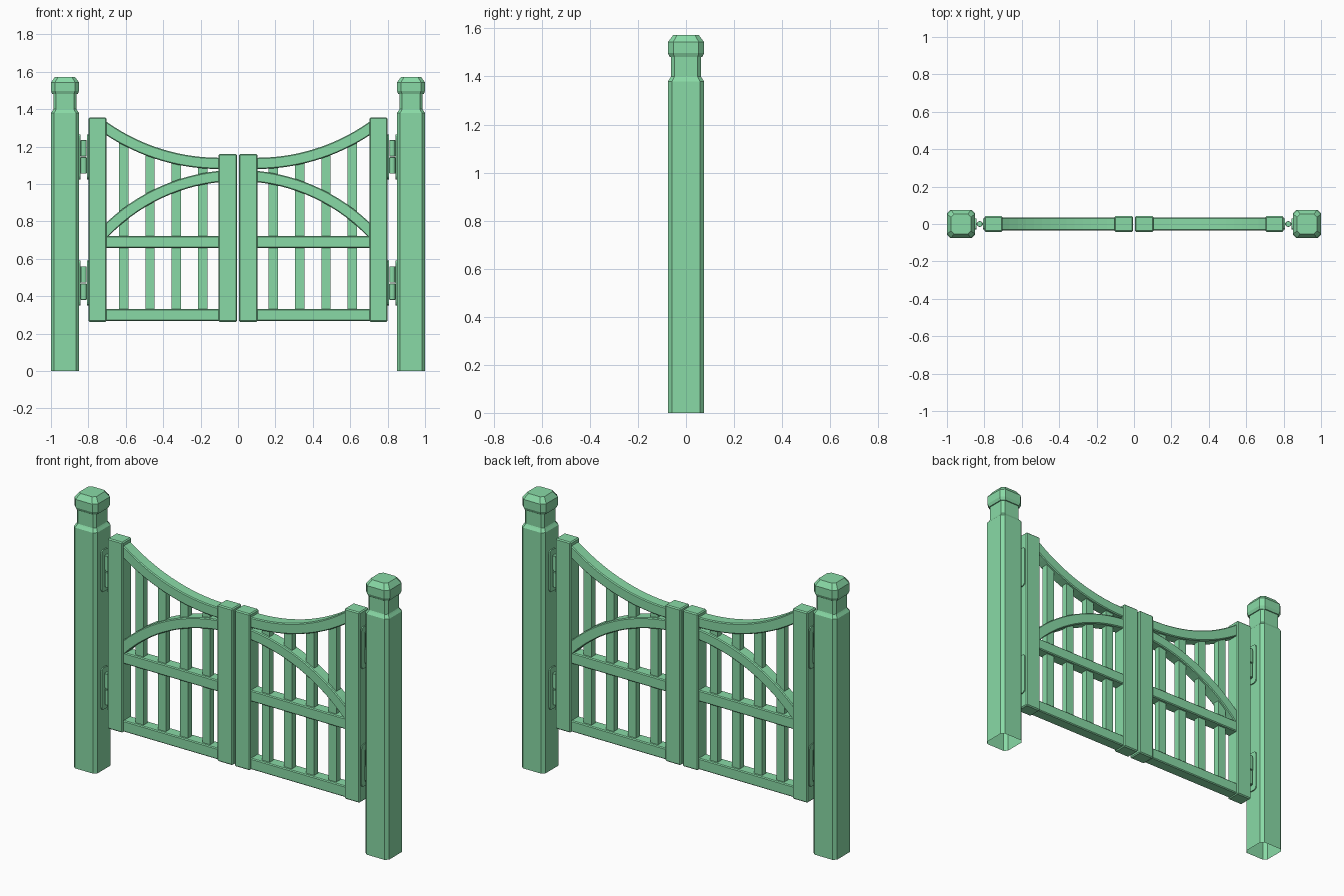
import bpy, bmesh, math
from mathutils import Matrix, Vector

if "Cube" in bpy.data.objects:
    bpy.data.objects.remove(bpy.data.objects["Cube"])


def finish(bm, name, bevel=0.0):
    """Bevel, store and mirror a part built on the +x side."""
    bmesh.ops.recalc_face_normals(bm, faces=bm.faces[:])
    me = bpy.data.meshes.new(name)
    bm.to_mesh(me)
    bm.free()
    ob = bpy.data.objects.new(name, me)
    bpy.context.collection.objects.link(ob)
    if bevel:
        b = ob.modifiers.new("bevel", 'BEVEL')
        b.width, b.segments, b.limit_method = bevel, 1, 'ANGLE'
    m = ob.modifiers.new("mirror", 'MIRROR')
    m.use_clip = False
    m.use_mirror_merge = False
    return ob


def box(name, x0, x1, hy, z0, z1, bevel=0.0):
    bm = bmesh.new()
    bmesh.ops.create_cube(bm, size=1)
    for v in bm.verts:
        v.co = Vector(((x0 + x1) / 2 + v.co.x * (x1 - x0),
                       v.co.y * 2 * hy, (z0 + z1) / 2 + v.co.z * (z1 - z0)))
    return finish(bm, name, bevel)


def post(name, cx, rings):
    """Stack of chamfered square rings: (half width, corner cut, z); open underneath."""
    bm = bmesh.new()
    prev = None
    for h, c, z in rings:
        k = h - c
        pts = [(h, -k), (h, k), (k, h), (-k, h), (-h, k), (-h, -k), (-k, -h), (k, -h)]
        ring = [bm.verts.new((cx + x, y, z)) for x, y in pts]
        if prev:
            for i in range(8):
                j = (i + 1) % 8
                bm.faces.new((prev[i], prev[j], ring[j], ring[i]))
        prev = ring
    bm.faces.new(prev)
    return finish(bm, name)


def arc_z(cx, cz, r, x, side):
    return cz + side * math.sqrt(r * r - (x - cx) ** 2)


def arc_rail(name, cx, cz, r_in, r_out, side, x0, x1, hy, n=14):
    """Curved rail between two stiles, cut vertically at both ends."""
    bm = bmesh.new()
    prev = None
    for i in range(n + 1):
        x = x0 + (x1 - x0) * i / n
        za, zb = (arc_z(cx, cz, r, x, side) for r in (r_in, r_out))
        ring = [bm.verts.new((x, y, z)) for y, z in
                ((-hy, za), (hy, za), (hy, zb), (-hy, zb))]
        if prev:
            for k in range(4):
                j = (k + 1) % 4
                bm.faces.new((prev[k], prev[j], ring[j], ring[k]))
        else:
            bm.faces.new(ring)
        prev = ring
    bm.faces.new(prev)
    return finish(bm, name, 0.005)


def hinge_plate(name, x0, x1, hy, hz, cz, r=0.018):
    """Upright plate with rounded corners."""
    bm = bmesh.new()
    ring = []
    for q, (sy, sz) in enumerate(((1, 1), (-1, 1), (-1, -1), (1, -1))):
        for i in range(4):
            a = math.pi / 2 * (q + i / 3)
            ring.append(bm.verts.new((x0, sy * (hy - r) + r * math.cos(a),
                                      cz + sz * (hz - r) + r * math.sin(a))))
    f = bm.faces.new(ring)
    ext = bmesh.ops.extrude_face_region(bm, geom=[f])
    for v in ext['geom']:
        if isinstance(v, bmesh.types.BMVert):
            v.co.x = x1
    return finish(bm, name)


def barrel(name, x, r, z0, z1):
    bm = bmesh.new()
    bmesh.ops.create_cone(bm, cap_ends=True, segments=12, radius1=r, radius2=r,
                          depth=z1 - z0,
                          matrix=Matrix.Translation((x, 0, (z0 + z1) / 2)))
    return finish(bm, name, 0.002)


# Gate posts with neck and cap
post("gate_posts", 0.925, [
    (0.075, 0.017, 0), (0.075, 0.017, 1.38), (0.066, 0.015, 1.393),
    (0.062, 0.014, 1.40), (0.062, 0.014, 1.48), (0.068, 0.02, 1.48),
    (0.075, 0.022, 1.497), (0.075, 0.022, 1.543), (0.053, 0.016, 1.573)])

# Stiles of the gate leaves
box("outer_stile", 0.703, 0.80, 0.042, 0.263, 1.355, 0.006)
box("inner_stile", 0.006, 0.104, 0.042, 0.263, 1.16, 0.006)

# Straight rails
box("bottom_rail", 0.10, 0.71, 0.034, 0.268, 0.332, 0.005)
box("middle_rail", 0.10, 0.71, 0.034, 0.658, 0.722, 0.005)

# Curved rails
arc_rail("top_rail", 0.1, 2.18, 1.04, 1.10, -1, 0.10, 0.708, 0.034)
arc_rail("arched_brace", 0.0, 0.055, 0.96, 1.02, 1, 0.10, 0.708, 0.034)

# Slats running up into the top rail
for i in range(4):
    x = 0.189 + i * 0.1407
    box("slat", x - 0.025, x + 0.025, 0.018, 0.30, arc_z(0.1, 2.18, 1.07, x, -1))

# Hinges
for z in (1.145, 0.47):
    hinge_plate("hinge_post_plate", 0.843, 0.852, 0.03, 0.12, z)
    hinge_plate("hinge_gate_plate", 0.798, 0.806, 0.03, 0.12, z)
    barrel("hinge_lower_barrel", 0.825, 0.016, z - 0.09, z - 0.002)
    barrel("hinge_upper_barrel", 0.825, 0.016, z + 0.002, z + 0.09)
    box("hinge_lower_leaf", 0.80, 0.825, 0.006, z - 0.085, z - 0.005)
    box("hinge_upper_leaf", 0.825, 0.85, 0.006, z + 0.005, z + 0.085)

# Green paint
paint = bpy.data.materials.new("green_paint")
paint.diffuse_color = (0.25, 0.7, 0.38, 1)
paint.use_nodes = True
paint.node_tree.nodes["Principled BSDF"].inputs["Base Color"].default_value = paint.diffuse_color
for ob in bpy.context.collection.objects:
    ob.data.materials.append(paint)
